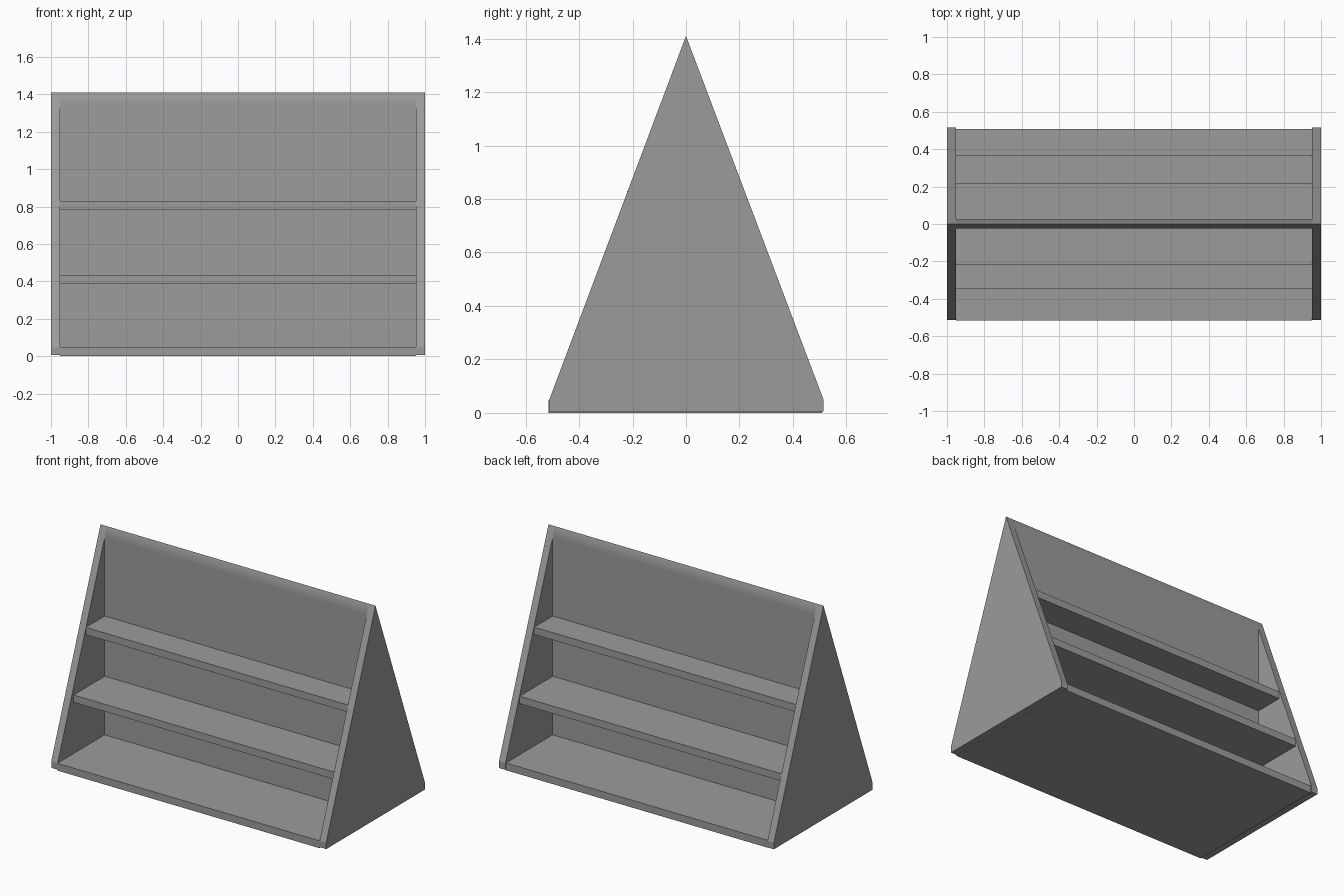
import bpy
import bmesh
import math

if "Cube" in bpy.data.objects:
    bpy.data.objects.remove(bpy.data.objects["Cube"], do_unlink=True)

INNER = 0.953   # half width between the side panels
HEIGHT = 1.41
BOARD = 0.048   # board thickness
REACH = 0.515   # half depth at the foot

# Single grey finish
grey = bpy.data.materials.new("grey_board")
grey.use_nodes = True
grey.diffuse_color = (0.33, 0.33, 0.33, 1)
grey.node_tree.nodes["Principled BSDF"].inputs["Base Color"].default_value = grey.diffuse_color


def extrude_profile(name, profile, x0, x1):
    """Extrude a closed (y, z) profile from x0 to x1."""
    bm = bmesh.new()
    face = bm.faces.new([bm.verts.new((x0, y, z)) for y, z in profile])
    moved = bmesh.ops.extrude_face_region(bm, geom=[face])["geom"]
    verts = [v for v in moved if isinstance(v, bmesh.types.BMVert)]
    bmesh.ops.translate(bm, verts=verts, vec=(x1 - x0, 0, 0))
    bmesh.ops.recalc_face_normals(bm, faces=bm.faces)
    mesh = bpy.data.meshes.new(name)
    bm.to_mesh(mesh)
    bm.free()
    mesh.materials.append(grey)
    obj = bpy.data.objects.new(name, mesh)
    bpy.context.collection.objects.link(obj)
    return obj


def board(name, y0, y1, z0, z1):
    return extrude_profile(name, [(y0, z0), (y1, z0), (y1, z1), (y0, z1)], -INNER, INNER)


# Triangular side panels with short upright feet
side = [(-0.512, 0.005), (REACH, 0.005), (REACH, BOARD), (0, HEIGHT), (-0.512, BOARD)]
extrude_profile("left_side_panel", side, INNER, 1)
extrude_profile("right_side_panel", side, -1, -INNER)

# Base board
board("base", -REACH, 0.509, 0, BOARD)

# Central divider tapering to the ridge
half = BOARD / 2
shoulder = HEIGHT - half * (HEIGHT - BOARD) / REACH
divider = extrude_profile(
    "central_divider",
    [(-half, BOARD), (half, BOARD), (half, shoulder), (0, HEIGHT), (-half, shoulder)],
    -INNER, INNER)

# Shelves on both sides of the divider
for level, z, front, back in (("lower", 0.385, 0.347, 0.369), ("upper", 0.781, 0.22, 0.216)):
    board(level + "_front_shelf", -front, -half, z, z + BOARD)
    board(level + "_back_shelf", half, back, z, z + BOARD)

# Soft shading where the divider bends into the ridge
bpy.ops.object.select_all(action="DESELECT")
divider.select_set(True)
bpy.context.view_layer.objects.active = divider
bpy.ops.object.shade_smooth_by_angle(angle=math.radians(30))
soft = divider.modifiers.new("weighted_normals", "WEIGHTED_NORMAL")
soft.keep_sharp = True
